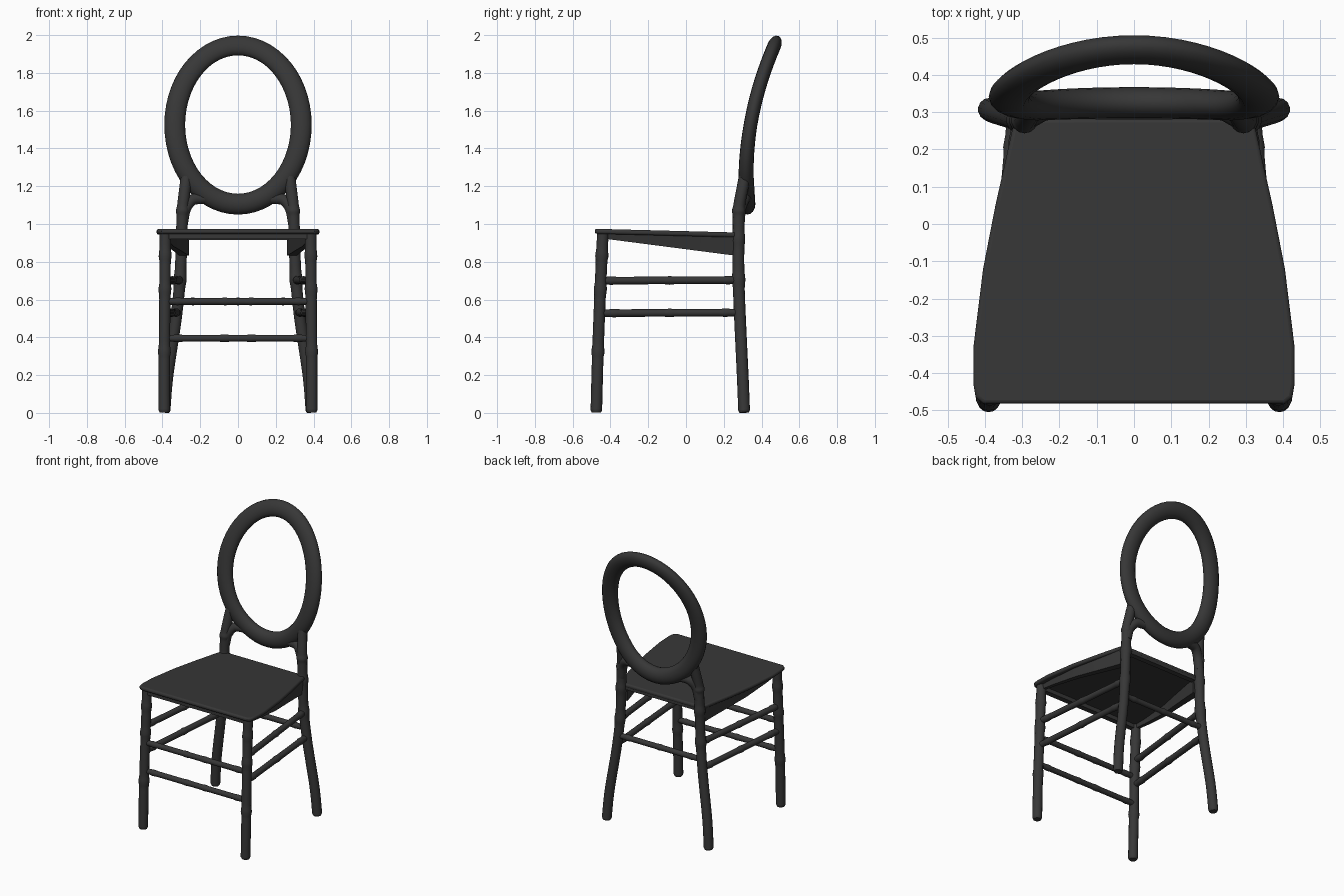
import bpy, bmesh, math
from mathutils import Vector

if "Cube" in bpy.data.objects:
    bpy.data.objects.remove(bpy.data.objects["Cube"])

charcoal = bpy.data.materials.new("charcoal_resin")
charcoal.use_nodes = True
colour = (0.038, 0.038, 0.038, 1)
charcoal.diffuse_color = colour
shader = charcoal.node_tree.nodes["Principled BSDF"]
shader.inputs["Base Color"].default_value = colour
shader.inputs["Roughness"].default_value = 0.6
parts = []


def skin(name, rings, loop=False, mirror=False):
    """Join equal-sized rings of points into a surface, capped unless looped."""
    bm = bmesh.new()
    rows = [[bm.verts.new(p) for p in ring] for ring in rings]
    count = len(rows[0])
    pairs = list(zip(rows, rows[1:])) + ([(rows[-1], rows[0])] if loop else [])
    for low, high in pairs:
        for i in range(count):
            j = (i + 1) % count
            bm.faces.new((low[i], low[j], high[j], high[i]))
    if not loop:
        bm.faces.new(rows[0][::-1])
        bm.faces.new(rows[-1])
    bmesh.ops.recalc_face_normals(bm, faces=bm.faces)
    mesh = bpy.data.meshes.new(name)
    bm.to_mesh(mesh)
    bm.free()
    mesh.materials.append(charcoal)
    obj = bpy.data.objects.new(name, mesh)
    bpy.context.collection.objects.link(obj)
    if mirror:
        obj.modifiers.new("both_sides", 'MIRROR')
    parts.append(obj)
    return obj


def section(centre, tangent, side, a, b, sides):
    """Elliptical cross-section at right angles to the tangent."""
    t = tangent.normalized()
    u = (side - side.dot(t) * t).normalized()
    v = t.cross(u)
    angles = [2 * math.pi * k / sides for k in range(sides)]
    return [centre + u * a * math.cos(w) + v * b * math.sin(w) for w in angles]


def smooth_path(points, steps):
    """Catmull-Rom path through the points."""
    p = [Vector(q) for q in points]
    p = [2 * p[0] - p[1]] + p + [2 * p[-1] - p[-2]]
    path = []
    for a, b, c, d in zip(p, p[1:], p[2:], p[3:]):
        for s in range(steps):
            t = s / steps
            path.append(0.5 * (2 * b + (c - a) * t + (2 * a - 5 * b + 4 * c - d) * t ** 2
                               + (3 * b - a - 3 * c + d) * t ** 3))
    return path + [p[-2]]


def tube(name, points, radius, knots=(), steps=16, mirror=False, foot=False):
    """Round rod with raised bamboo-like knuckles at fractions of its length."""
    path = smooth_path(points, steps)
    last = len(path) - 1
    side = Vector((0, 1, 0)) if abs(path[-1].z - path[0].z) > 0.1 else Vector((0, 0, 1))
    rings = []
    for i, p in enumerate(path):
        tangent = path[min(i + 1, last)] - path[max(i - 1, 0)]
        swell = sum(math.exp(-((i / last - k) * 50) ** 2) for k in knots)
        r = radius * (1 + 0.16 * swell)
        if foot and i == 0:
            rings.append(section(p, tangent, side, r * 0.8, r * 0.8, 14))
            p = p + tangent.normalized() * 0.012
        rings.append(section(p, tangent, side, r, r, 14))
    return skin(name, rings, mirror=mirror)


# Legs; the rear pair run up into the oval back
tube("front_legs", [(.39, -.475, .002), (.39, -.467, .3), (.387, -.455, .62), (.385, -.44, .955)],
     .0305, (.36, .7, .88), mirror=True, foot=True)
tube("rear_legs", [(.389, .308, .002), (.372, .3, .2), (.328, .286, .5), (.306, .278, .72),
                   (.298, .278, .95), (.293, .28, 1.08), (.282, .297, 1.18), (.27, .315, 1.27)],
     .031, (.42, .55, .7), mirror=True, foot=True)
tube("back_brackets", [(.295, .28, 1.0), (.278, .288, 1.08), (.24, .307, 1.128), (.18, .318, 1.135)],
     .03, mirror=True, steps=8)

# Stretchers
for label, z in (("lower", .395), ("upper", .59)):
    tube("front_stretcher_" + label, [(-.388, -.459, z), (.388, -.459, z)],
         .018, (.09, .41, .59, .91), steps=48)
tube("rear_stretcher", [(-.316, .283, .59), (.316, .283, .59)], .018, (.12, .5, .88), steps=48)
for label, z, x, knots in (("lower", .528, .322, (.1, .5, .9)), ("upper", .7, .308, (.08, .5, .92))):
    tube("side_stretchers_" + label, [(.387, -.455, z), (x, .282, z + .003)],
         .02, knots, steps=48, mirror=True)

# Oval back ring, leaning backwards towards the top
rings = []
segments = 56


def ring_point(angle):
    z = 1.525 + .42 * math.sin(angle)
    rise = max(z - 1.25, 0)
    low = max(1.25 - z, 0)
    return Vector((.335 * math.cos(angle), .318 + .31 * rise ** 2 + .05 * low, z)), .62 * rise


for k in range(segments):
    a = 2 * math.pi * k / segments
    centre, lean = ring_point(a)
    tangent = ring_point(a + .01)[0] - ring_point(a - .01)[0]
    depth = .036 + .006 * max(-math.sin(a), 0)
    rings.append(section(centre, tangent, Vector((0, 1, -lean)), depth, .055, 16))
skin("oval_back", rings, loop=True)

# Seat panel: tapered outline, sloping slightly to the rear
half = [(.405, -.482), (.425, -.465), (.431, -.43), (.431, -.33), (.405, -.12),
        (.372, .05), (.345, .17), (.325, .262), (.26, .282)]
outline = half + [(-x, y) for x, y in reversed(half)]


def seat_top(y):
    return .962 - .026 * y


panel = skin("seat_panel", [[(x, y, seat_top(y) - drop) for x, y in outline] for drop in (.026, 0)])
bevel = panel.modifiers.new("rounded_edge", 'BEVEL')
bevel.width = .01
bevel.segments = 3
bevel.limit_method = 'ANGLE'
bevel.angle_limit = math.radians(50)

# Side aprons deepen towards the rear
stations = []
for x, y in ((.4, -.43), (.4, -.33), (.385, -.12), (.355, .05), (.335, .17), (.32, .265)):
    top, bottom = seat_top(y) - .015, .922 - .09 * (y + .43) / .695
    inner = x - .03 - .03 * (y + .43) / .695
    stations.append([(x, y, top), (x - .01, y, bottom), (inner, y, bottom), (inner, y, top)])
skin("side_aprons", stations, mirror=True)


# Front and rear aprons under the panel
def rail(name, x, y, bottom, top):
    corners = [(y - .018, bottom), (y + .018, bottom), (y + .018, top), (y - .018, top)]
    skin(name, [[(s * x, v, w) for v, w in corners] for s in (-1, 1)])


rail("front_apron", .385, -.445, .92, .955)
rail("rear_apron", .3, .262, .915, .945)

# Smooth shading with crisp edges
bpy.ops.object.select_all(action='DESELECT')
for obj in parts:
    obj.select_set(True)
bpy.context.view_layer.objects.active = parts[0]
bpy.ops.object.shade_smooth_by_angle(angle=math.radians(40))
